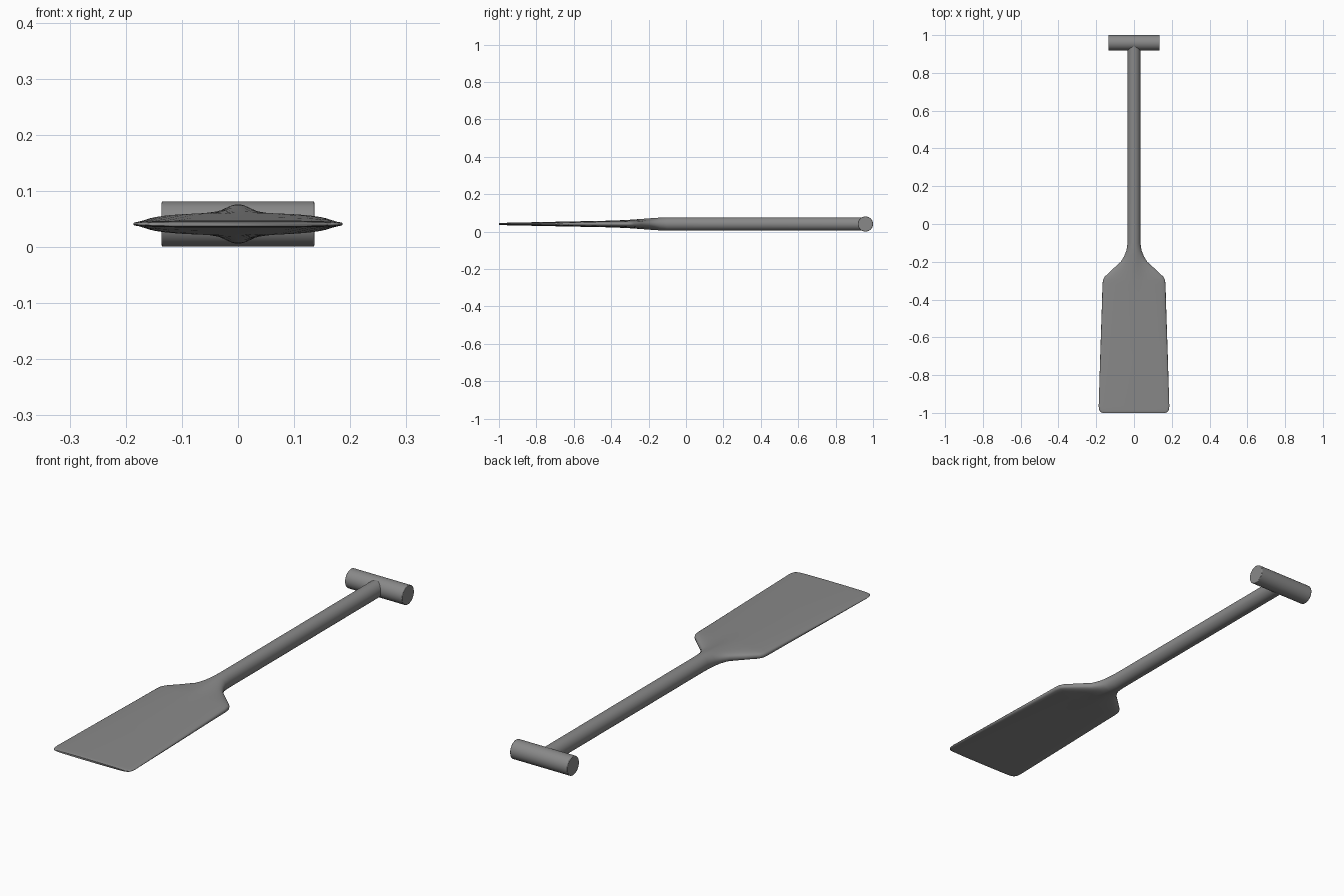
import bpy, bmesh, math

cube = bpy.data.objects.get("Cube")
if cube:
    bpy.data.objects.remove(cube, do_unlink=True)

MID = 0.041      # height of the centre line
SIDES = 40

grey = bpy.data.materials.new("plain grey")
grey.use_nodes = True
colour = (0.25, 0.25, 0.25, 1)
grey.diffuse_color = colour
grey.node_tree.nodes["Principled BSDF"].inputs["Base Color"].default_value = colour


def finish(name, bm, angle):
    bmesh.ops.recalc_face_normals(bm, faces=bm.faces)
    mesh = bpy.data.meshes.new(name)
    bm.to_mesh(mesh)
    bm.free()
    mesh.materials.append(grey)
    obj = bpy.data.objects.new(name, mesh)
    bpy.context.collection.objects.link(obj)
    bpy.ops.object.select_all(action='DESELECT')
    obj.select_set(True)
    bpy.context.view_layer.objects.active = obj
    bpy.ops.object.shade_smooth_by_angle(angle=math.radians(angle))
    return obj


def section(bm, y, width, thick, square, ridge):
    """One closed cross-section: a flattened oval with a raised spine."""
    ring = []
    for i in range(SIDES):
        a = 2 * math.pi * i / SIDES
        x, s = width * math.cos(a), math.sin(a)
        if abs(s) < 1e-6:
            s = 0
        z = thick * abs(s) ** square + ridge * math.exp(-(x / 0.03) ** 2) * abs(s)
        ring.append(bm.verts.new((x, y, MID + math.copysign(z, s))))
    return ring


# Shaft and blade: one loft (y, half width, half thickness, squareness, spine)
stations = [
    (0.955, 0.034, 0.035, 1.0, 0),
    (-0.10, 0.034, 0.035, 1.0, 0),
    (-0.14, 0.040, 0.034, 1.0, 0),
    (-0.17, 0.052, 0.028, 0.9, 0.004),
    (-0.20, 0.070, 0.023, 0.75, 0.007),
    (-0.24, 0.114, 0.021, 0.65, 0.006),
    (-0.28, 0.156, 0.020, 0.6, 0.004),
    (-0.295, 0.164, 0.020, 0.6, 0.003),
    (-0.32, 0.167, 0.0195, 0.6, 0.002),
    (-0.40, 0.169, 0.018, 0.6, 0),
    (-0.70, 0.179, 0.012, 0.6, 0),
    (-0.965, 0.187, 0.0065, 0.5, 0),
    (-0.985, 0.184, 0.006, 0.5, 0),
    (-0.995, 0.177, 0.0055, 0.5, 0),
    (-1.0, 0.166, 0.004, 0.5, 0),
]
bm = bmesh.new()
rings = [section(bm, *s) for s in stations]
for a, b in zip(rings, rings[1:]):
    for i in range(SIDES):
        j = (i + 1) % SIDES
        bm.faces.new((a[i], a[j], b[j], b[i]))
bm.faces.new(rings[0])
bm.faces.new(rings[-1])
finish("shaft_and_blade", bm, 50)

# Cross grip at the top of the shaft
bm = bmesh.new()
bmesh.ops.create_cone(bm, cap_ends=True, segments=SIDES, radius1=0.0405,
                      radius2=0.0405, depth=0.272)
grip = finish("cross_grip", bm, 40)
grip.rotation_euler = (0, math.pi / 2, 0)
grip.location = (0, 0.9595, MID)
bevel = grip.modifiers.new("soft rim", 'BEVEL')
bevel.width = 0.002
bevel.segments = 2
bevel.limit_method = 'ANGLE'
